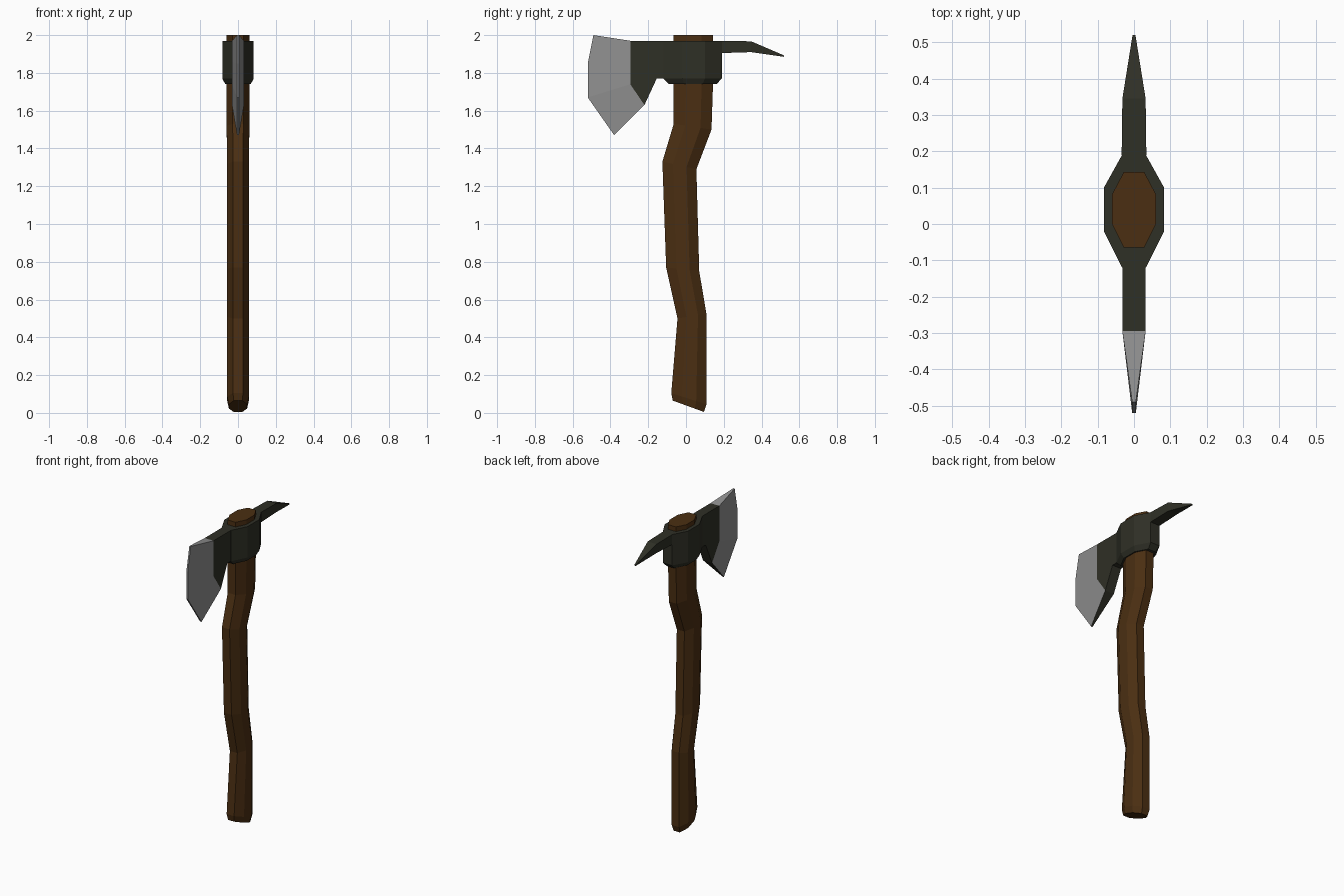
import bpy, bmesh

cube = bpy.data.objects.get("Cube")
if cube:
    bpy.data.objects.remove(cube, do_unlink=True)


def material(name, color):
    m = bpy.data.materials.new(name)
    m.use_nodes = True
    m.diffuse_color = (*color, 1)
    m.node_tree.nodes["Principled BSDF"].inputs["Base Color"].default_value = (*color, 1)
    return m


wood = material("brown wood", (0.07, 0.028, 0.006))
iron = material("dark iron", (0.028, 0.029, 0.019))
steel = material("bare steel", (0.28, 0.28, 0.28))


def loft(name, rings, *mats, rule=None):
    """Skin equal-length rings of points and close both ends."""
    bm = bmesh.new()
    loops = [[bm.verts.new(p) for p in ring] for ring in rings]
    n = len(loops[0])
    for a, b in zip(loops, loops[1:]):
        for i in range(n):
            j = (i + 1) % n
            bm.faces.new((a[i], a[j], b[j], b[i]))
    bm.faces.new(loops[0][::-1])
    bm.faces.new(loops[-1])
    bmesh.ops.recalc_face_normals(bm, faces=bm.faces)
    bm.normal_update()
    if rule:
        for f in bm.faces:
            f.material_index = rule(f)
    mesh = bpy.data.meshes.new(name)
    bm.to_mesh(mesh)
    bm.free()
    for m in mats:
        mesh.materials.append(m)
    obj = bpy.data.objects.new(name, mesh)
    bpy.context.collection.objects.link(obj)
    return obj


def mirrored(half):
    """Close a right-hand half outline across x = 0."""
    return half + [(-x, *rest) for x, *rest in reversed(half)]


# Handle: eight-sided section swept along a bent path
section = mirrored([(0.028, 0), (0.06, 0.31), (0.06, 0.71), (0.028, 1)])
# front y, front z, back y, back z, width factor
path = [
    (-0.07, 0.065, 0.095, 0.005, 0.8),
    (-0.078, 0.105, 0.108, 0.045, 0.95),
    (-0.045, 0.50, 0.108, 0.525, 0.95),
    (-0.105, 0.77, 0.07, 0.75, 0.97),
    (-0.125, 1.33, 0.055, 1.29, 0.97),
    (-0.065, 1.53, 0.135, 1.50, 1),
    (-0.065, 1.74, 0.143, 1.74, 1),
    (-0.065, 2.0, 0.143, 2.0, 1),
]
loft("handle", [[(x * w, y0 + (y1 - y0) * t, z0 + (z1 - z0) * t) for x, t in section]
                for y0, z0, y1, z1, w in path], wood)

# Collar around the handle, chamfered underneath
outline = mirrored([(0.033, -0.12), (0.083, -0.02), (0.083, 0.10), (0.033, 0.19)])
collar_rings = [(0.81, 1.74), (1, 1.77), (1, 1.97)]
loft("head_collar", [[(x * s, 0.035 + (y - 0.035) * s, z) for x, y in outline]
                     for s, z in collar_rings], iron)

# Cheek joining the collar to the cutting blade
cheek = [(-0.12, 1.97), (-0.295, 1.97), (-0.295, 1.74),
         (-0.22, 1.63), (-0.155, 1.77), (-0.12, 1.77)]
loft("blade_cheek", [[(x, y, z) for y, z in cheek] for x in (-0.032, 0.032)], iron)

# Steel wedge: thick inner line tapering to the cutting edge; underside stays dark
inner = [(-0.295, 1.97), (-0.295, 1.86), (-0.295, 1.74), (-0.22, 1.63)]
edge = [(-0.49, 2.0), (-0.52, 1.85), (-0.52, 1.67), (-0.38, 1.47)]
loft("cutting_blade", [mirrored([(0.032, *a), (0.005, *b)]) for a, b in zip(inner, edge)],
     steel, iron, rule=lambda f: int(f.normal.y > 0.3))

# Back spike, drooping to a point
spike = [(0.19, 0.034, 1.905, 1.97), (0.345, 0.032, 1.91, 1.967), (0.52, 0.004, 1.885, 1.892)]
loft("back_spike", [mirrored([(w, y, z0), (w, y, z1)]) for y, w, z0, z1 in spike], iron)
